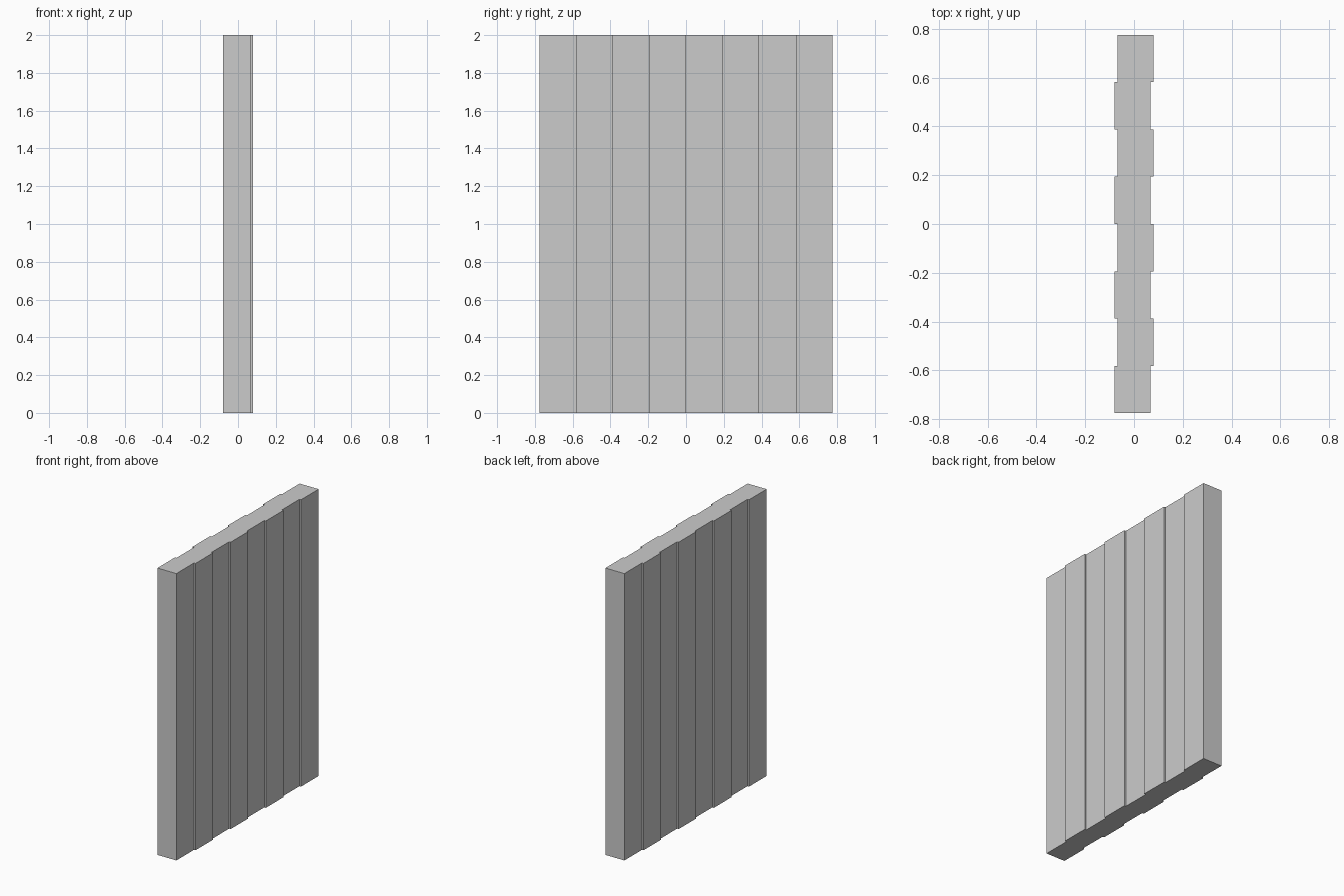
import bpy, bmesh

if "Cube" in bpy.data.objects:
    bpy.data.objects.remove(bpy.data.objects["Cube"])

HEIGHT = 2.0
HALF_LEN = 0.775
COUNT = 8
OUTER, INNER = 0.079, 0.067      # proud and recessed face distance from centre
step = 2 * HALF_LEN / COUNT

# Stepped outline: boards alternate between sitting proud left and proud right
left, right = [], []
for i in range(COUNT):
    y0 = -HALF_LEN + i * step
    y1 = y0 + step
    xl, xr = (-OUTER, INNER) if i % 2 == 0 else (-INNER, OUTER)
    left += [(xl, y0), (xl, y1)]
    right += [(xr, y0), (xr, y1)]
outline = right + left[::-1]

# Extrude the outline upward into the panel
bm = bmesh.new()
base = bm.faces.new([bm.verts.new((x, y, 0)) for x, y in outline])
top = bmesh.ops.extrude_face_region(bm, geom=[base], use_keep_orig=True)
verts = [g for g in top["geom"] if isinstance(g, bmesh.types.BMVert)]
bmesh.ops.translate(bm, vec=(0, 0, HEIGHT), verts=verts)
bmesh.ops.recalc_face_normals(bm, faces=bm.faces)

mesh = bpy.data.meshes.new("plank_wall_panel")
bm.to_mesh(mesh)
bm.free()
panel = bpy.data.objects.new("plank_wall_panel", mesh)
bpy.context.collection.objects.link(panel)
